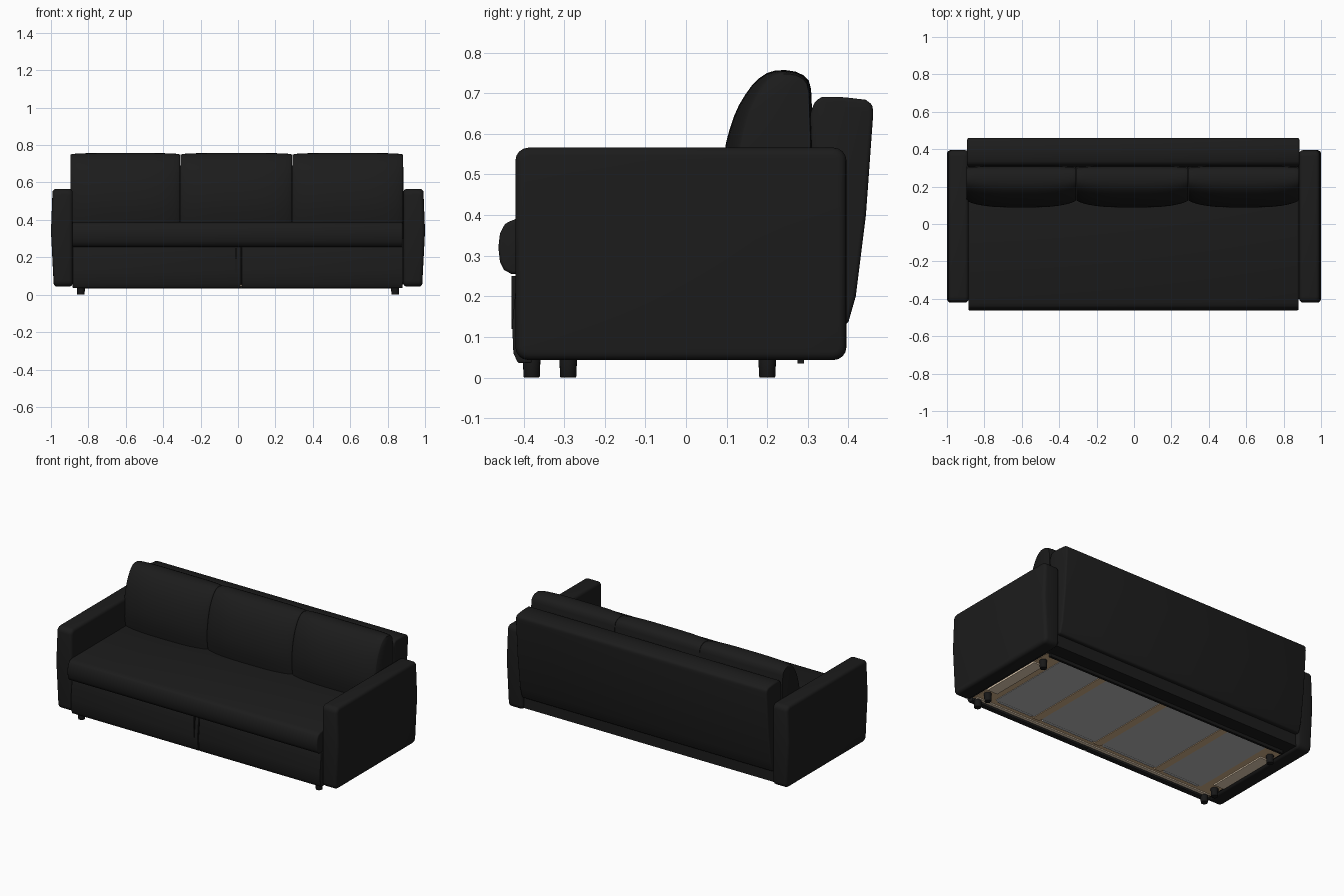
import bpy, bmesh, math
from mathutils import Vector

cube = bpy.data.objects.get("Cube")
if cube:
    bpy.data.objects.remove(cube, do_unlink=True)


def material(name, r, g, b):
    m = bpy.data.materials.new(name)
    m.use_nodes = True
    m.diffuse_color = (r, g, b, 1)
    bsdf = m.node_tree.nodes["Principled BSDF"]
    bsdf.inputs["Base Color"].default_value = (r, g, b, 1)
    bsdf.inputs["Roughness"].default_value = 0.9
    return m


FABRIC = material("black fabric", 0.0115, 0.0115, 0.0115)
LEG = material("black plastic", 0.009, 0.009, 0.009)
GREY = material("grey board", 0.50, 0.50, 0.50)
PALE = material("pale wood", 1.0, 0.80, 0.58)
BROWN = material("brown wood", 0.66, 0.45, 0.26)
METAL = material("light metal", 0.85, 0.87, 0.90)


def finish(bm, name, mat, angle=40):
    bmesh.ops.recalc_face_normals(bm, faces=bm.faces[:])
    mesh = bpy.data.meshes.new(name)
    bm.to_mesh(mesh)
    bm.free()
    mesh.materials.append(mat)
    ob = bpy.data.objects.new(name, mesh)
    bpy.context.collection.objects.link(ob)
    bpy.ops.object.select_all(action="DESELECT")
    ob.select_set(True)
    bpy.context.view_layer.objects.active = ob
    bpy.ops.object.shade_smooth_by_angle(angle=math.radians(angle))


def round_edges(bm, edges, width, segments=3):
    bmesh.ops.bevel(bm, geom=edges, offset=width, segments=segments,
                    profile=0.5, affect="EDGES", clamp_overlap=False)


def sharp_edges(bm):
    return [e for e in bm.edges if e.calc_face_angle(0) > math.radians(35)]


def cuboid(x, y, z):
    bm = bmesh.new()
    bmesh.ops.create_cube(bm, size=1)
    for v in bm.verts:
        v.co = Vector([(r[0] + r[1]) / 2 + c * (r[1] - r[0])
                       for c, r in zip(v.co, (x, y, z))])
    return bm


def box(name, mat, x, y, z):
    finish(cuboid(x, y, z), name, mat)


def prism(name, mat, profile, lo, hi, bevel):
    """Extrude a closed (y, z) profile along x from lo to hi."""
    bm = bmesh.new()
    ends = [[bm.verts.new((x, y, z)) for y, z in profile] for x in (lo, hi)]
    bm.faces.new(ends[0])
    bm.faces.new(ends[1][::-1])
    n = len(profile)
    for i in range(n):
        j = (i + 1) % n
        bm.faces.new((ends[0][i], ends[0][j], ends[1][j], ends[1][i]))
    bmesh.ops.recalc_face_normals(bm, faces=bm.faces[:])
    round_edges(bm, sharp_edges(bm), bevel)
    finish(bm, name, mat)


# Armrests: rounded slabs, slightly bulged on the outside
for side, label in ((1, "left"), (-1, "right")):
    bm = cuboid((0.884, 0.992), (-0.42, 0.395), (0.043, 0.566))
    across = [e for e in bm.edges if abs(e.verts[0].co.x - e.verts[1].co.x) > 0.05]
    round_edges(bm, across, 0.032, 4)
    rim = [e for e in bm.edges if abs(e.verts[0].co.x - e.verts[1].co.x) < 0.01
           and e.calc_face_angle(0) > 1]
    round_edges(bm, rim, 0.02, 4)
    bmesh.ops.bisect_plane(bm, geom=bm.verts[:] + bm.edges[:] + bm.faces[:],
                           plane_co=(0, 0, 0.34), plane_no=(0, 0, 1))
    for v in bm.verts:
        if abs(v.co.z - 0.34) < 0.01 and v.co.x > 0.97:
            v.co.x += 0.008
        if v.co.z < 0.1 and v.co.x > 0.95:
            v.co.x -= 0.006
        v.co.x *= side
    finish(bm, label + "_armrest", FABRIC)

# Base, leaning backrest and seat
box("base", FABRIC, (-0.886, 0.886), (-0.40, 0.375), (0.055, 0.30))
back_profile = [(0.325, 0.13), (0.398, 0.13), (0.418, 0.2), (0.443, 0.4),
                (0.461, 0.65), (0.459, 0.672), (0.442, 0.684),
                (0.39, 0.690), (0.335, 0.691), (0.317, 0.68), (0.306, 0.65)]
prism("backrest", FABRIC, back_profile, -0.892, 0.884, 0.010)
seat_profile = [(0.33, 0.255), (-0.43, 0.255), (-0.448, 0.265), (-0.458, 0.285),
                (-0.462, 0.32), (-0.458, 0.355), (-0.445, 0.38), (-0.42, 0.39),
                (0.33, 0.39)]
prism("seat_cushion", FABRIC, seat_profile, -0.886, 0.88, 0.008)

# Two drawer fronts with a pull tab at the seam
front_profile = [(-0.38, 0.036), (-0.414, 0.036), (-0.425, 0.06), (-0.428, 0.13),
                 (-0.421, 0.20), (-0.416, 0.256), (-0.38, 0.256)]
for label, lo, hi in (("right", -0.884, 0.014), ("left", 0.019, 0.88)):
    prism(label + "_drawer_front", FABRIC, front_profile, lo, hi, 0.004)
box("pull_tab", LEG, (-0.013, -0.009), (-0.430, -0.41), (0.12, 0.25))


# Back cushions: a lofted profile that narrows a little towards both ends
def pillow(name, x0, x1):
    outline = [(0.10, 0.385), (0.088, 0.45), (0.089, 0.52), (0.099, 0.58),
               (0.107, 0.61), (0.118, 0.643), (0.130, 0.67), (0.145, 0.695),
               (0.162, 0.719), (0.18, 0.737), (0.20, 0.75), (0.22, 0.756),
               (0.245, 0.757), (0.27, 0.753), (0.29, 0.744), (0.302, 0.732),
               (0.308, 0.71), (0.313, 0.60), (0.318, 0.385)]
    bm = bmesh.new()
    rings, steps = [], 24
    for k in range(steps + 1):
        t = -math.cos(math.pi * k / steps)
        fy = 0.80 + 0.20 * (1 - abs(t) ** 3) ** 0.75
        fz = 0.988 + 0.012 * (1 - abs(t) ** 6) ** 0.5
        x = (x0 + x1) / 2 + t * (x1 - x0) / 2
        rings.append([bm.verts.new((x, 0.28 + (y - 0.28) * fy, z * fz))
                      for y, z in outline])
    n = len(outline)
    for a, b in zip(rings, rings[1:]):
        for i in range(n):
            j = (i + 1) % n
            bm.faces.new((a[i], a[j], b[j], b[i]))
    bm.faces.new(rings[0])
    bm.faces.new(rings[-1])
    finish(bm, name, FABRIC, 50)


pillow("right_back_cushion", -0.896, -0.309)
pillow("middle_back_cushion", -0.307, 0.290)
pillow("left_back_cushion", 0.292, 0.882)

# Underside: frame, boards, cross beams, rails
box("underside_frame", BROWN, (-0.875, 0.875), (-0.395, 0.275), (0.052, 0.058))
beams = (-0.45, 0.0, 0.45)
stops = (-0.78,) + beams + (0.78,)
for i, (x0, x1) in enumerate(zip(stops, stops[1:])):
    box(f"bottom_board_{i + 1}", GREY, (x0 + 0.02, x1 - 0.02), (-0.315, 0.27), (0.049, 0.056))
    box(f"drawer_lip_{i + 1}", METAL, (x0 + 0.04, x1 - 0.04), (-0.325, -0.313), (0.046, 0.056))
for i, x in enumerate(beams):
    box(f"cross_beam_{i + 1}", BROWN, (x - 0.024, x + 0.024), (-0.33, 0.27), (0.045, 0.056))
box("front_rail", PALE, (-0.86, 0.86), (-0.375, -0.355), (0.045, 0.056))
box("rear_strip", LEG, (-0.86, 0.86), (0.275, 0.29), (0.034, 0.06))

# Legs and the wooden blocks between them
for side, label in ((1, "left"), (-1, "right")):
    x = side * 0.84
    box(label + "_leg_block", PALE, (x - 0.036, x + 0.036), (-0.25, 0.16), (0.044, 0.056))
    for place, y in (("front", -0.38), ("inner", -0.29), ("rear", 0.20)):
        bm = bmesh.new()
        bmesh.ops.create_cone(bm, cap_ends=True, segments=20, radius1=0.020,
                              radius2=0.022, depth=0.056)
        bmesh.ops.translate(bm, verts=bm.verts[:], vec=(x, y, 0.028))
        round_edges(bm, sharp_edges(bm), 0.003, 2)
        finish(bm, f"{label}_{place}_leg", LEG)
